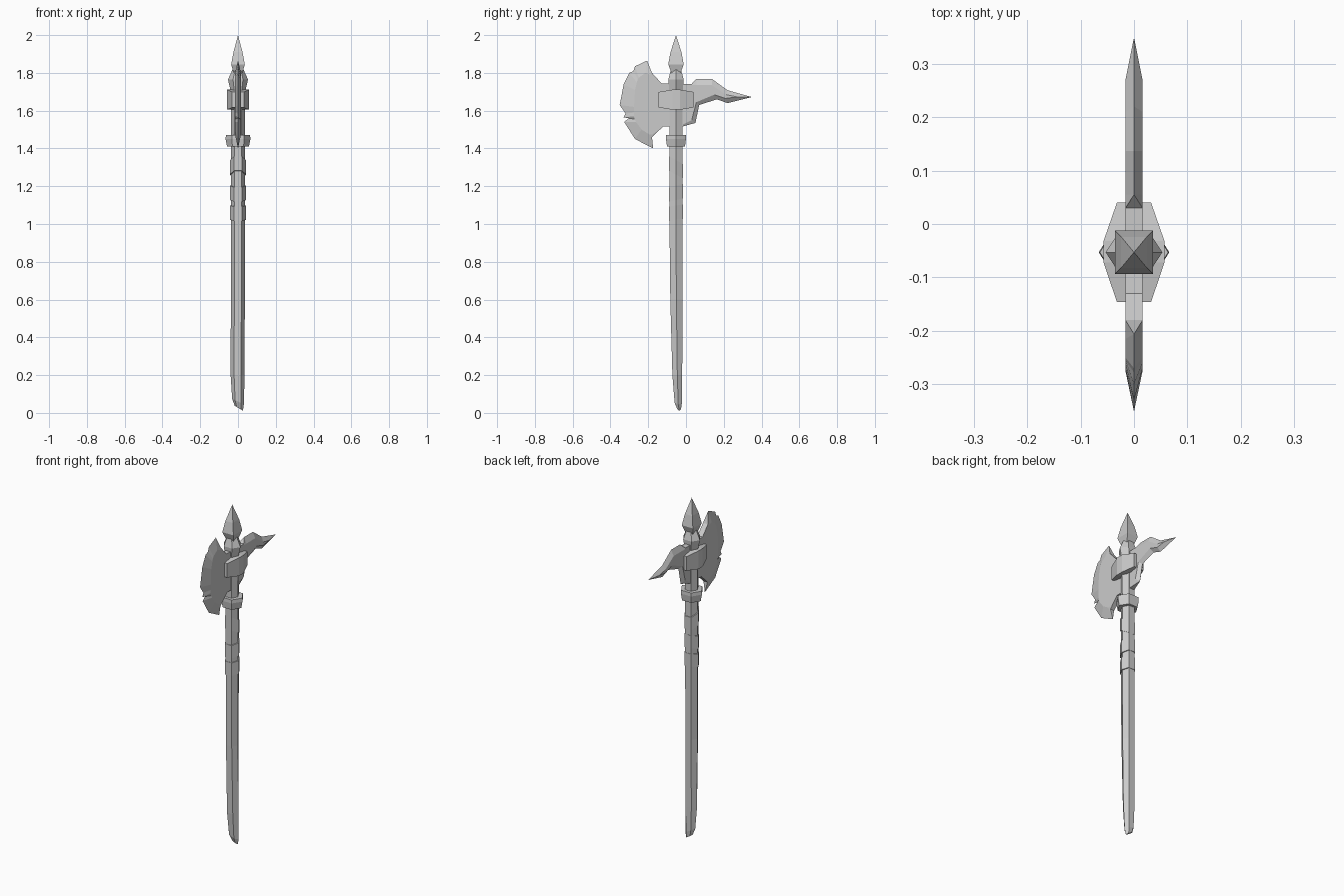
import bpy, bmesh, math

CY = -0.053   # pole axis offset in y
T = 0.016     # half thickness of the blades


def finish(bm, name):
    bmesh.ops.remove_doubles(bm, verts=bm.verts, dist=0.0005)
    bmesh.ops.recalc_face_normals(bm, faces=bm.faces)
    me = bpy.data.meshes.new(name)
    bm.to_mesh(me)
    bm.free()
    ob = bpy.data.objects.new(name, me)
    bpy.context.collection.objects.link(ob)
    return ob


def skin(bm, rows, caps=True):
    n = len(rows[0])
    for a, b in zip(rows, rows[1:]):
        for i in range(n):
            j = (i + 1) % n
            bm.faces.new((a[i], a[j], b[j], b[i]))
    if caps:
        bm.faces.new(rows[0])
        bm.faces.new(rows[-1])


def lathe(name, rings, sides=6, turn=0.0):
    """Rings are (z, rx, ry, centre x, centre y, tilt in y, tilt in x)."""
    bm = bmesh.new()
    rows = []
    for ring in rings:
        z, rx, ry, cx, cy, ty, tx = (tuple(ring) + (0, CY, 0, 0)[len(ring) - 3:])
        row = []
        for k in range(sides):
            a = turn + 2 * math.pi * k / sides
            x, y = rx * math.cos(a), ry * math.sin(a)
            row.append(bm.verts.new((cx + x, cy + y, z + ty * y + tx * x)))
        rows.append(row)
    skin(bm, rows)
    return finish(bm, name)


def plate(name, pts):
    """Bevelled blade: points are (edge y, edge z, ridge y, ridge z, edge half thickness)."""
    bm = bmesh.new()
    rows = [[bm.verts.new((s * T, p[2], p[3])) if inner else bm.verts.new((s * p[4], p[0], p[1]))
             for p in pts]
            for s, inner in ((-1, True), (-1, False), (1, False), (1, True))]
    skin(bm, rows)
    return finish(bm, name)


# Wooden pole with a worn, slanted foot
lathe("pole", [
    (0.025, 0.022, 0.011, 0.004, -0.036, 0, -0.6),
    (0.06, 0.031, 0.022, 0.000, -0.041, 0, -0.5),
    (0.20, 0.037, 0.030, -0.002, -0.046),
    (0.60, 0.037, 0.037, -0.001, -0.051),
    (1.02, 0.036, 0.040),
    (1.42, 0.036, 0.040),
    (1.75, 0.040, 0.042)])

# Slanted grip wraps
for i, (z, tilt) in enumerate(((1.06, 0.15), (1.165, 0.25), (1.30, -0.55))):
    lathe(f"grip_wrap_{i + 1}", [
        (z - 0.038, 0.043, 0.042, 0, CY, tilt),
        (z + 0.038, 0.043, 0.042, 0, CY, tilt)])

# Collar under the axe head
lathe("collar", [
    (1.41, 0.058, 0.055), (1.45, 0.066, 0.061), (1.47, 0.064, 0.060)])

# Axe blade with chipped cutting edge
plate("axe_blade", [
    (-0.04, 1.74, -0.04, 1.74, T),
    (-0.13, 1.745, -0.13, 1.745, T),
    (-0.18, 1.80, -0.19, 1.79, T),
    (-0.206, 1.865, -0.215, 1.80, 0),
    (-0.27, 1.835, -0.25, 1.775, 0),
    (-0.278, 1.81, -0.255, 1.765, 0),
    (-0.30, 1.80, -0.26, 1.75, 0),
    (-0.33, 1.74, -0.27, 1.71, 0),
    (-0.351, 1.63, -0.275, 1.62, 0),
    (-0.32, 1.585, -0.275, 1.59, 0),
    (-0.33, 1.565, -0.275, 1.57, 0),
    (-0.303, 1.56, -0.272, 1.555, 0),
    (-0.327, 1.54, -0.265, 1.54, 0),
    (-0.27, 1.45, -0.235, 1.50, 0),
    (-0.174, 1.40, -0.195, 1.475, 0),
    (-0.18, 1.46, -0.175, 1.475, T * 0.8),
    (-0.12, 1.517, -0.12, 1.517, T),
    (-0.04, 1.517, -0.04, 1.517, T)])

# Rear spike
plate("rear_spike", [
    (-0.06, 1.74, -0.06, 1.74, T),
    (0.03, 1.742, 0.03, 1.735, T),
    (0.055, 1.768, 0.055, 1.735, 0),
    (0.137, 1.768, 0.137, 1.735, 0),
    (0.22, 1.708, 0.21, 1.685, 0),
    (0.349, 1.672, 0.27, 1.673, 0),
    (0.22, 1.64, 0.21, 1.665, 0),
    (0.163, 1.66, 0.15, 1.685, 0),
    (0.07, 1.63, 0.055, 1.645, 0),
    (0.05, 1.535, 0.03, 1.55, 0),
    (-0.015, 1.517, -0.015, 1.527, T),
    (-0.06, 1.517, -0.06, 1.517, T)])

# Socket clamped around the pole, thicker at the middle
bm = bmesh.new()
rows = []
for y, w, h in ((-0.146, 0.032, 0.041), (-0.072, 0.057, 0.053),
                (-0.032, 0.057, 0.053), (0.04, 0.032, 0.041)):
    rows.append([bm.verts.new((w * sx, y, 1.658 + h * sz))
                 for sx, sz in ((-1, -1), (1, -1), (1, 1), (-1, 1))])
skin(bm, rows)
finish(bm, "socket")

# Flared ferrule on top of the pole
lathe("ferrule", [
    (1.70, 0.038, 0.041), (1.765, 0.053, 0.047), (1.82, 0.028, 0.030)])

# Four-sided spear point
r = math.sqrt(2)
lathe("spear_point", [
    (1.80, 0.023 * r, 0.024 * r), (1.845, 0.036 * r, 0.041 * r),
    (1.91, 0.024 * r, 0.029 * r), (2.0, 0.0, 0.0)],
    sides=4, turn=math.pi / 4)
